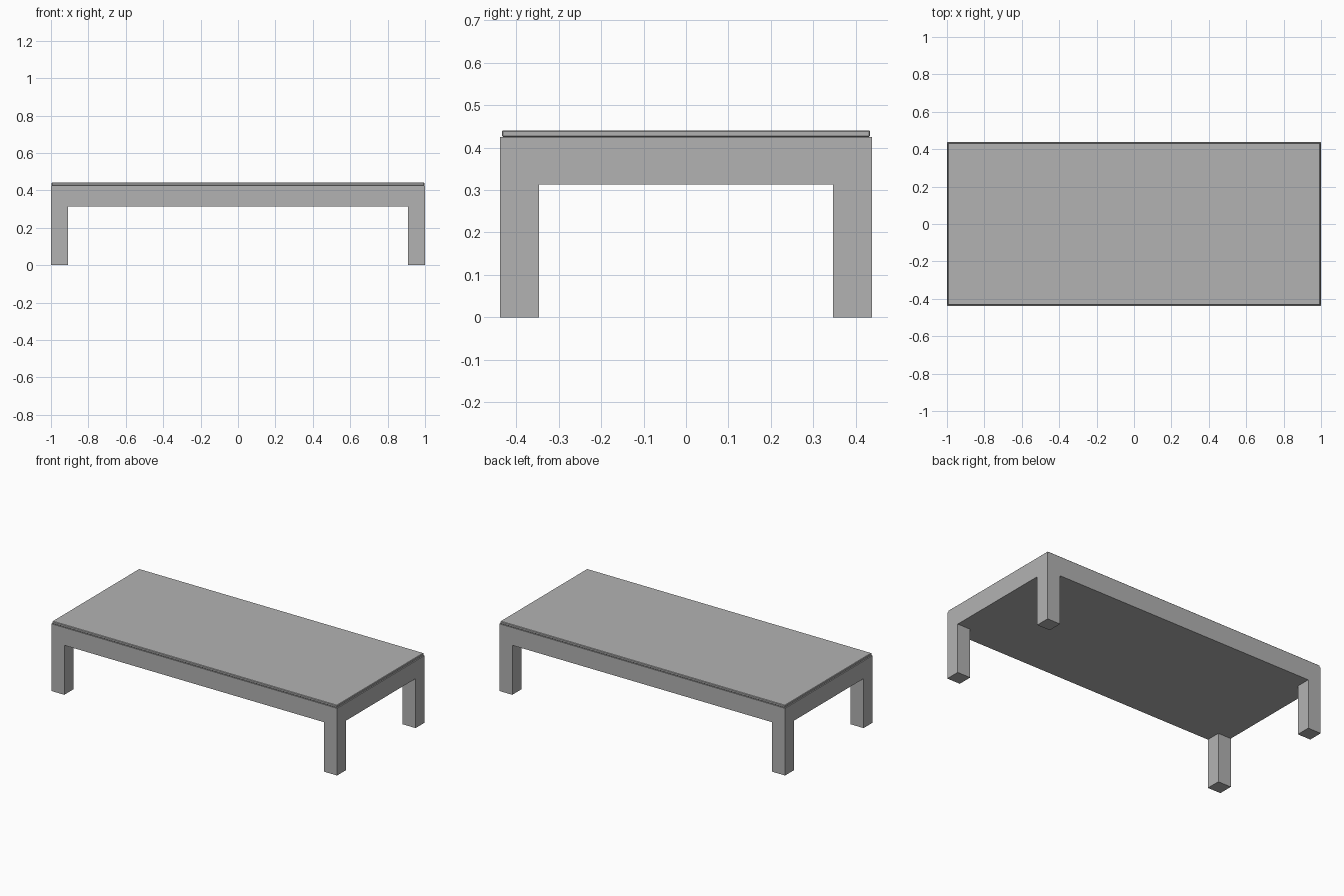
import bpy

cube = bpy.data.objects.get("Cube")
if cube:
    bpy.data.objects.remove(cube, do_unlink=True)

# Single flat grey
GREY = (0.448, 0.448, 0.448, 1)
grey = bpy.data.materials.new("grey")
grey.use_nodes = True
grey.diffuse_color = GREY
grey.node_tree.nodes["Principled BSDF"].inputs["Base Color"].default_value = GREY


def box(name, low, high, bevel=0):
    """Axis-aligned box between two corners, with optional chamfered edges."""
    centre = [(a + b) / 2 for a, b in zip(low, high)]
    bpy.ops.mesh.primitive_cube_add(size=1, location=centre)
    obj = bpy.context.object
    obj.name = name
    obj.scale = [b - a for a, b in zip(low, high)]
    bpy.ops.object.transform_apply(location=False, rotation=False, scale=True)
    obj.data.materials.append(grey)
    if bevel:
        mod = obj.modifiers.new("chamfer", 'BEVEL')
        mod.width = bevel
        mod.segments = 1
    return obj


HX, HY = 1.0, 0.438            # half length and half depth
LEG, LEG_TOP = 0.091, 0.313    # leg thickness and height
FRAME_TOP, TOP = 0.425, 0.441
INSET = 0.004                  # top panel set back from the frame

# Frame and thin top panel
box("table_frame", (-HX, -HY, LEG_TOP), (HX, HY, FRAME_TOP))
box("top_panel", (-HX + INSET, -HY + INSET, FRAME_TOP),
    (HX - INSET, HY - INSET, TOP), bevel=0.003)

# Four legs flush with the corners
for side, sx in (("left", 1), ("right", -1)):
    for end, sy in (("front", -1), ("back", 1)):
        cx, cy = sx * (HX - LEG / 2), sy * (HY - LEG / 2)
        box(f"{end}_{side}_leg", (cx - LEG / 2, cy - LEG / 2, 0),
            (cx + LEG / 2, cy + LEG / 2, LEG_TOP))
